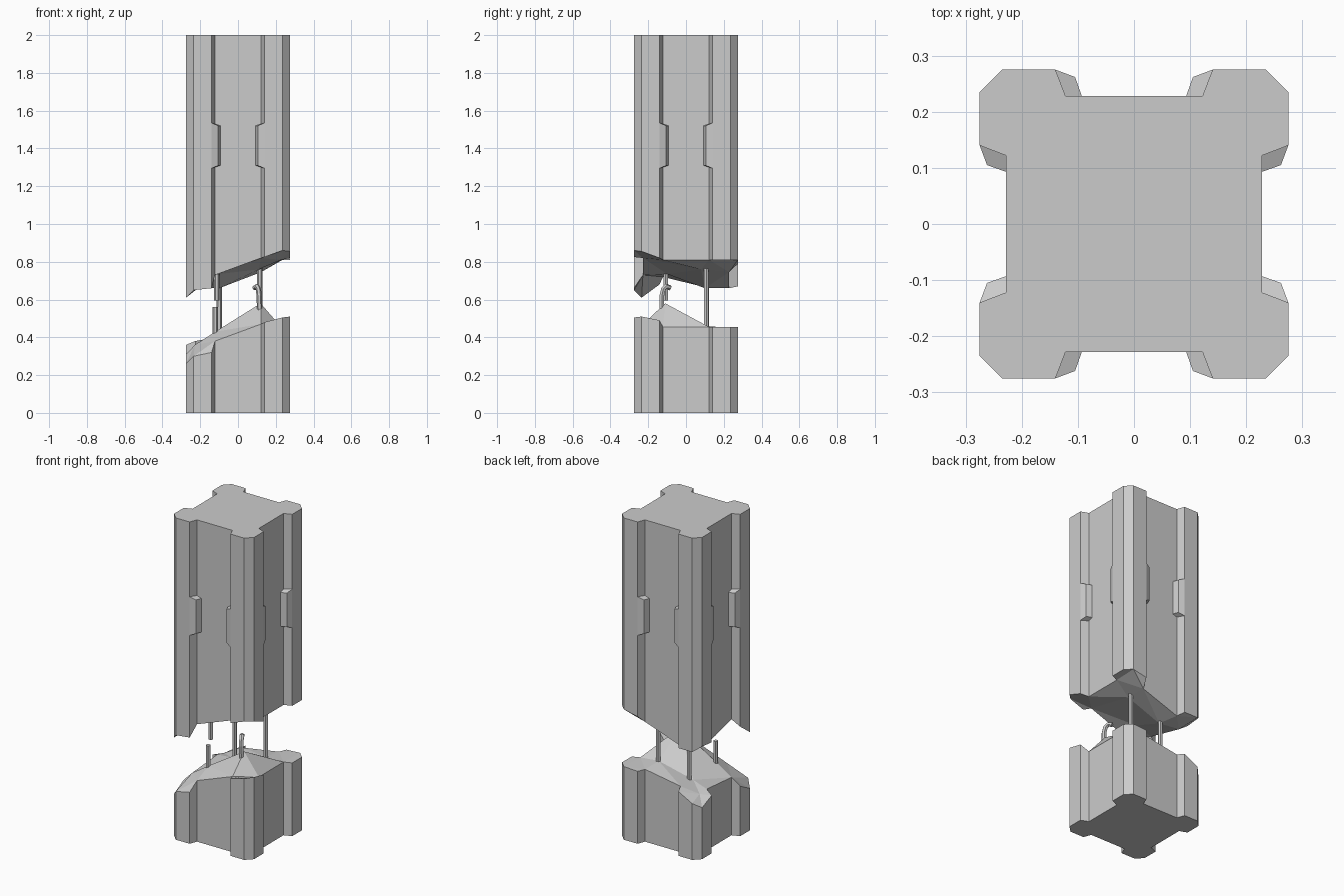
import bpy, bmesh, math
from mathutils import Vector, Matrix
from mathutils.geometry import delaunay_2d_cdt

if "Cube" in bpy.data.objects:
    bpy.data.objects.remove(bpy.data.objects["Cube"])

# One corner of the grooved section, repeated four times round the axis
CORNER = [(.228, .122), (.275, .14), (.275, .235), (.235, .275), (.14, .275), (.122, .228)]
PROFILE = []
for k in range(4):
    c, s = round(math.cos(k * math.pi / 2)), round(math.sin(k * math.pi / 2))
    PROFILE += [(c * x - s * y, s * x + c * y) for x, y in CORNER]
N = len(PROFILE)


def finish(bm, name):
    bmesh.ops.recalc_face_normals(bm, faces=bm.faces)
    me = bpy.data.meshes.new(name)
    bm.to_mesh(me)
    bm.free()
    ob = bpy.data.objects.new(name, me)
    bpy.context.collection.objects.link(ob)
    return ob


def broken_block(name, flat_z, rim, inner):
    """Column length with one flat end and one fractured end."""
    bm = bmesh.new()
    flat = [bm.verts.new((x, y, flat_z)) for x, y in PROFILE]
    broken = [bm.verts.new((x, y, z)) for (x, y), z in zip(PROFILE, rim)]
    broken += [bm.verts.new(p) for p in inner]
    bm.faces.new(flat)
    for i in range(N):
        j = (i + 1) % N
        bm.faces.new((flat[i], flat[j], broken[j], broken[i]))
    pts = [v.co.to_2d() for v in broken]
    res = delaunay_2d_cdt(pts, [], [list(range(N))], 1, 1e-5)
    for f in res[2]:
        bm.faces.new([broken[res[3][i][0]] for i in f])
    return finish(bm, name)


# Rim heights: back right, back left, front left, front right
broken_block("upper_column", 2.0,
             [.81, .81, .81, .81, .79, .745,
              .66, .67, .67, .70, .69, .66,
              .72, .68, .61, .65, .66, .73,
              .82, .825, .86, .855, .82, .81],
             [(.11, .08, .76), (-.1, .1, .66), (-.1, -.1, .735)])
broken_block("lower_column", 0.0,
             [.455, .455, .455, .455, .45, .45,
              .41, .40, .35, .32, .36, .38,
              .36, .31, .26, .30, .32, .38,
              .47, .48, .505, .51, .49, .455],
             [(.12, -.11, .58), (-.12, -.12, .43), (-.12, .1, .40),
              (.11, .11, .46), (-.22, .18, .37)])

# Raised lugs on both edges of each groove
bm = bmesh.new()
LUG = [(.14, .275, 1.295, 1.535), (.105, .262, 1.31, 1.52),
       (.093, .228, 1.31, 1.52), (.122, .228, 1.30, 1.53)]
for k in range(4):
    rot = Matrix.Rotation(k * math.pi / 2, 3, 'Z')
    for side in (-1, 1):
        lo = [bm.verts.new(rot @ Vector((side * x, y, a))) for x, y, a, b in LUG]
        hi = [bm.verts.new(rot @ Vector((side * x, y, b))) for x, y, a, b in LUG]
        bm.faces.new(lo)
        bm.faces.new(hi)
        for i in range(4):
            j = (i + 1) % 4
            bm.faces.new((lo[i], lo[j], hi[j], hi[i]))
finish(bm, "groove_lugs")


# Reinforcing bars
def bar(name, path, r=.014, sides=6):
    bm = bmesh.new()
    path = [Vector(p) for p in path]
    rings = []
    for i, p in enumerate(path):
        d = (path[min(i + 1, len(path) - 1)] - path[max(i - 1, 0)]).normalized()
        q = Vector((0, 0, 1)).rotation_difference(d)
        rings.append([bm.verts.new(p + q @ Vector((r * math.cos(a), r * math.sin(a), 0)))
                      for a in (2 * math.pi * n / sides for n in range(sides))])
    for a, b in zip(rings, rings[1:]):
        for i in range(sides):
            j = (i + 1) % sides
            bm.faces.new((a[i], a[j], b[j], b[i]))
    bm.faces.new(rings[0])
    bm.faces.new(rings[-1])
    return finish(bm, name)


bar("bar_front_left_lower", [(-.12, -.12, .38), (-.12, -.12, .56)])
bar("bar_front_left_upper", [(-.112, -.108, .595), (-.112, -.108, .77)])
bar("bar_back_left", [(-.1, .11, .37), (-.1, .11, .70)])
bar("bar_back_right", [(.115, .108, .42), (.115, .108, .78)])
bar("bar_front_right_hook", [(.115, -.128, .53), (.112, -.128, .62), (.108, -.12, .655),
                             (.10, -.105, .67), (.088, -.085, .662)])
